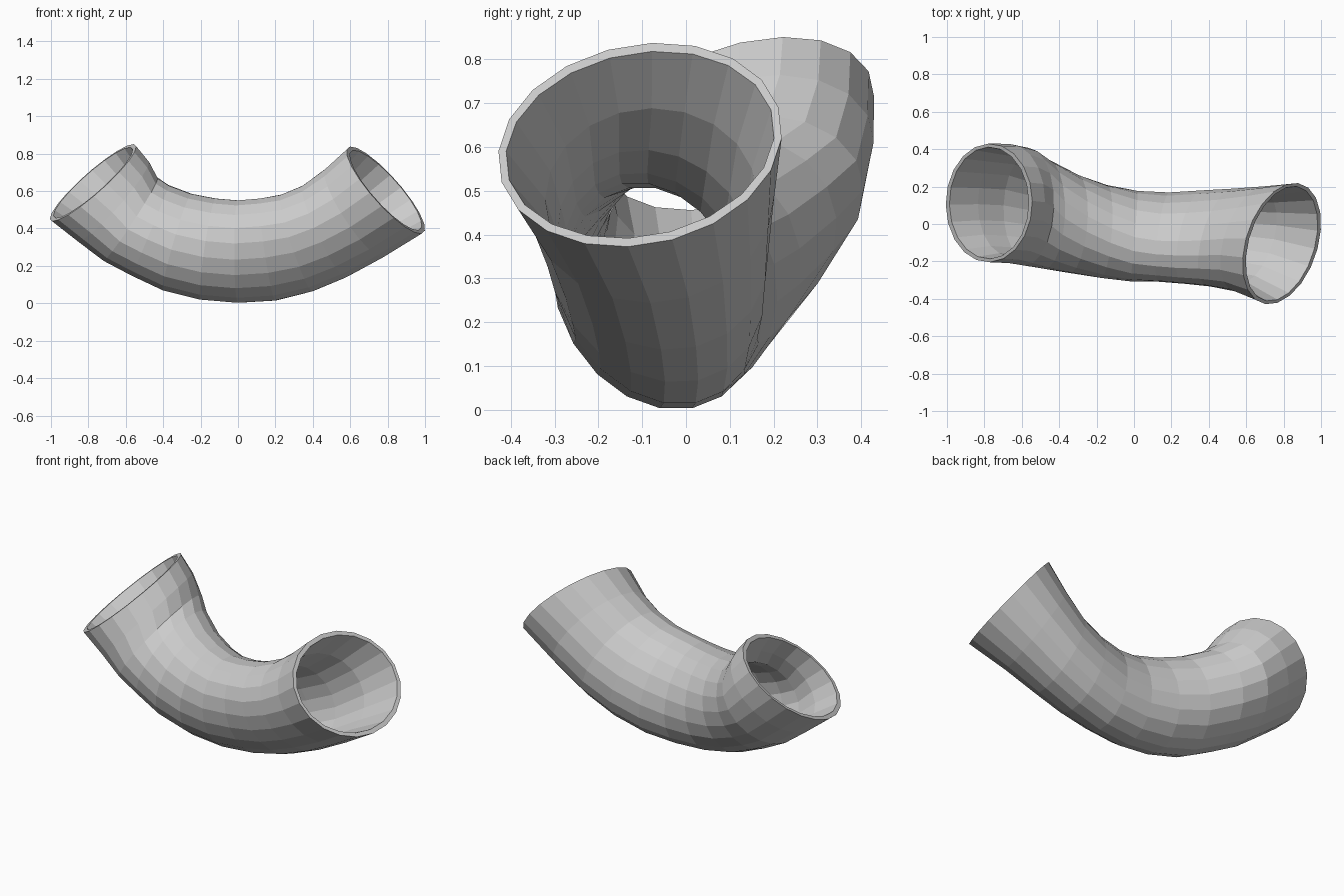
import bpy, bmesh, math
from mathutils import Vector

if "Cube" in bpy.data.objects:
    bpy.data.objects.remove(bpy.data.objects["Cube"])

SIDES = 20
FIT = 1 / math.cos(math.pi / SIDES)   # keeps flat sides on the measured outline
# Cross-sections along the bend: bottom x, z, top x, z, front y, back y, lean x, lean z of the side axis
SECTIONS = [
    (-1.0, .445, -.55, .845, -.195, .42, -.04, .04),
    (-.86, .335, -.48, .76, -.20, .42, -.03, .03),
    (-.72, .23, -.43, .67, -.215, .40, -.01, .02),
    (-.57, .15, -.37, .63, -.235, .34, .00, .01),
    (-.40, .07, -.25, .585, -.26, .26, .02, .00),
    (-.20, .02, -.12, .56, -.285, .205, .02, .00),
    (.00, .003, .00, .55, -.30, .17, .02, .00),
    (.20, .015, .12, .56, -.30, .16, .02, .00),
    (.40, .065, .23, .58, -.31, .17, .03, .01),
    (.58, .14, .35, .63, -.325, .18, .04, .02),
    (.78, .25, .47, .72, -.355, .195, .05, .04),
    (.99, .38, .59, .83, -.425, .215, .055, .05),
]


def add_ring(bm, section, shear, wall_up=0, wall_side=0):
    bx, bz, tx, tz, y0, y1, lx, lz = section
    centre = Vector(((bx + tx) / 2, (y0 + y1) / 2, (bz + tz) / 2))
    up = Vector(((tx - bx) / 2, shear, (tz - bz) / 2))
    side = Vector((lx, (y1 - y0) / 2, lz))
    up *= FIT - wall_up / up.length
    side *= FIT - wall_side / side.length
    ring = []
    for i in range(SIDES):
        a = 2 * math.pi * (i + .5) / SIDES
        ring.append(bm.verts.new(centre + up * math.cos(a) + side * math.sin(a)))
    return ring


bm = bmesh.new()
last = len(SECTIONS) - 1
shears = [-.06 * math.sin(math.pi * (i - 4) / 8) for i in range(last + 1)]

# Outer skin
rings = [add_ring(bm, s, h) for s, h in zip(SECTIONS, shears)]

# Inner skin, thin at the open rims and thicker around the bend
for i in range(last, -1, -1):
    walls = (.026, .018) if i in (0, last) else (.045, .04)
    rings.append(add_ring(bm, SECTIONS[i], shears[i], *walls))

# Join all rings into one closed wall
for a, b in zip(rings, rings[1:] + rings[:1]):
    for i in range(SIDES):
        j = (i + 1) % SIDES
        bm.faces.new((a[i], a[j], b[j], b[i]))
bmesh.ops.recalc_face_normals(bm, faces=bm.faces[:])
mesh = bpy.data.meshes.new("curved_pipe")
bm.to_mesh(mesh)
bm.free()
pipe = bpy.data.objects.new("curved_pipe", mesh)
bpy.context.collection.objects.link(pipe)
